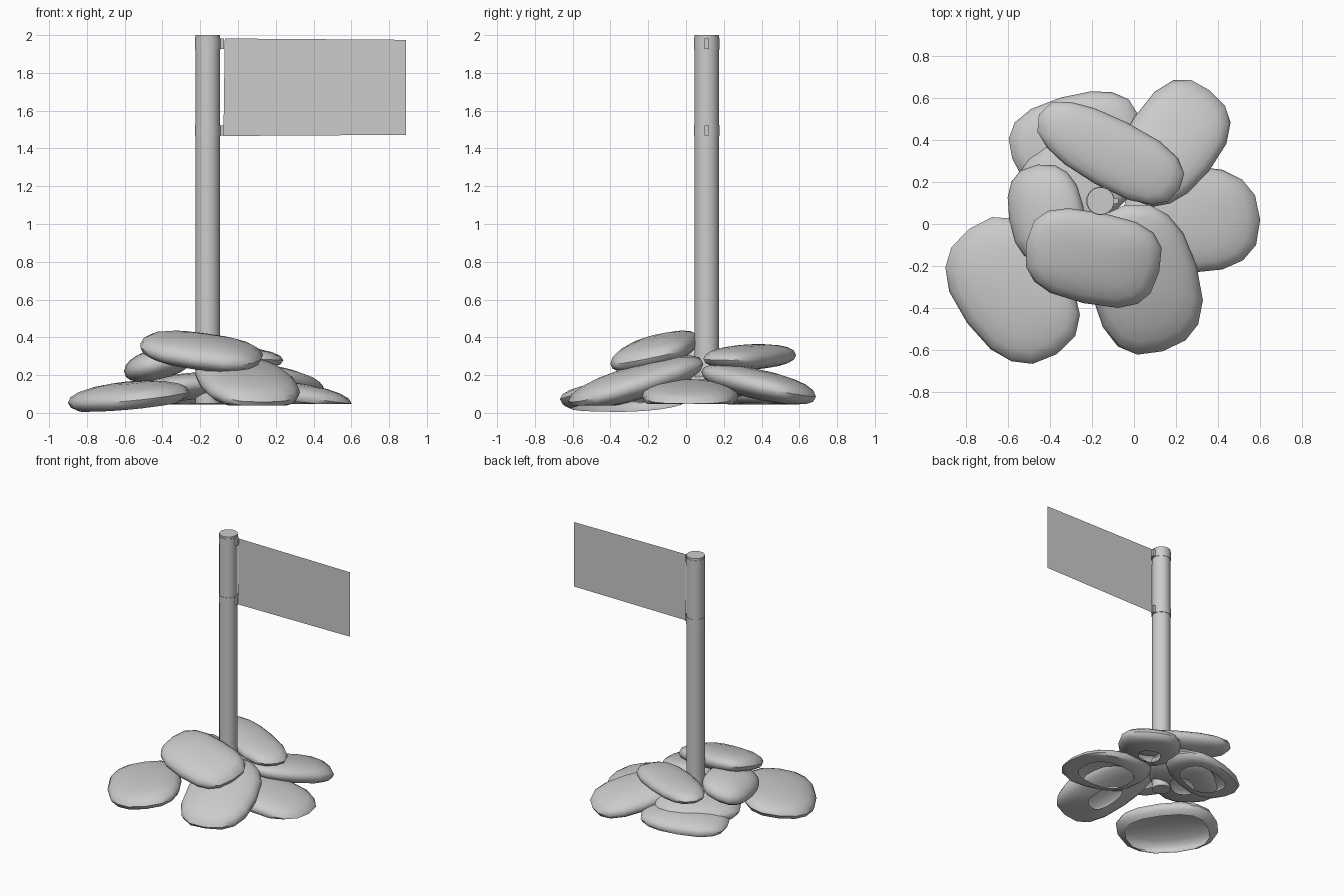
import bpy, bmesh, math, random
from mathutils import Vector

if "Cube" in bpy.data.objects:
    bpy.data.objects.remove(bpy.data.objects["Cube"])

random.seed(4)
PX, PY = -0.16, 0.11      # pole axis


def finish(bm, name, smooth=True):
    mesh = bpy.data.meshes.new(name)
    bmesh.ops.recalc_face_normals(bm, faces=bm.faces)
    bm.to_mesh(mesh)
    bm.free()
    ob = bpy.data.objects.new(name, mesh)
    bpy.context.collection.objects.link(ob)
    if smooth:
        bpy.ops.object.select_all(action='DESELECT')
        ob.select_set(True)
        bpy.context.view_layer.objects.active = ob
        bpy.ops.object.shade_smooth_by_angle(angle=math.radians(50))
    return ob


def soft(v, p):
    return math.copysign(abs(v) ** p, v)


def stone(name, x, y, a, b, yaw, z, h, gx, gy, hole, square=0.8, floor=0.0):
    """Flattened pebble, sloped by gx/gy, flattened at floor, open underneath."""
    bm = bmesh.new()
    bmesh.ops.create_uvsphere(bm, u_segments=16, v_segments=10, radius=1)
    # open underside
    cap = [f for f in bm.faces if f.calc_center_median().z < 0
           and f.calc_center_median().xy.length < hole]
    bmesh.ops.delete(bm, geom=cap, context='FACES')
    c, s = math.cos(math.radians(yaw)), math.sin(math.radians(yaw))
    wob, ph = random.uniform(0.01, 0.03), random.uniform(0, 6.28)
    for v in bm.verts:
        r = v.co.xy.length ** 0.9
        t = math.atan2(v.co.y, v.co.x)
        k = 1 + wob * math.sin(3 * t + ph)
        lx = a * r * k * soft(math.cos(t), square)
        ly = b * r * k * soft(math.sin(t), square)
        dx, dy = c * lx - s * ly, s * lx + c * ly
        dz = h * soft(v.co.z, 0.9) + gx * dx + gy * dy
        v.co = Vector((x + dx, y + dy, max(z + dz, floor)))
    return finish(bm, name)


# Pile of stones, lowest first
stone("stone_front_left", -0.58, -0.32, 0.365, 0.262, -55, 0.083, 0.08, 0.11, 0.06, 0.7)
stone("stone_front", 0.045, -0.265, 0.36, 0.26, 105, 0.16, 0.09, -0.08, 0.28, 0.35, floor=0.04)
stone("stone_right", 0.27, 0.02, 0.33, 0.255, 0, 0.09, 0.075, -0.13, 0.0, 0.5, floor=0.048)
stone("stone_back_right", 0.18, 0.385, 0.32, 0.22, 54, 0.15, 0.08, -0.05, -0.20, 0.35, floor=0.045)
stone("stone_back_left", -0.285, 0.41, 0.32, 0.205, 18, 0.085, 0.07, 0.04, -0.04, 0.5, floor=0.045)
stone("stone_inner_left", -0.26, 0.22, 0.31, 0.235, 38, 0.135, 0.075, 0.1, -0.05, 0.35, floor=0.045)
stone("stone_upper_left", -0.42, 0.05, 0.235, 0.18, 100, 0.26, 0.085, 0.22, 0.0, 0.35)
stone("stone_upper_front", -0.195, -0.16, 0.325, 0.22, -12, 0.325, 0.083, -0.09, 0.22, 0.35, 0.7)
stone("stone_upper_back", -0.11, 0.34, 0.38, 0.165, -28, 0.296, 0.065, -0.05, 0.0, 0.35)


def tube(name, radius, z0, z1, sides=24):
    bm = bmesh.new()
    bmesh.ops.create_cone(bm, cap_ends=True, segments=sides, radius1=radius,
                          radius2=radius, depth=z1 - z0)
    bmesh.ops.translate(bm, verts=bm.verts, vec=(PX, PY, (z0 + z1) / 2))
    return finish(bm, name)


# Pole
tube("pole", 0.065, 0.05, 2.0)

# Flag clamps: band round the pole plus a small flat tab
for label, z0 in (("lower", 1.465), ("upper", 1.925)):
    tube(label + "_clamp_band", 0.068, z0, z0 + 0.06)
    bm = bmesh.new()
    bmesh.ops.create_cube(bm, size=1)
    for v in bm.verts:
        v.co = (-0.09 + v.co.x * 0.03, PY + v.co.y * 0.025,
                z0 + 0.03 + v.co.z * 0.055)
    finish(bm, label + "_clamp_tab", smooth=False)

# Flag panel
bm = bmesh.new()
corners = [(-0.077, 1.466), (0.89, 1.472), (0.89, 1.975), (-0.07, 1.982)]
bm.faces.new([bm.verts.new((x, PY, z)) for x, z in corners])
finish(bm, "flag", smooth=False)
